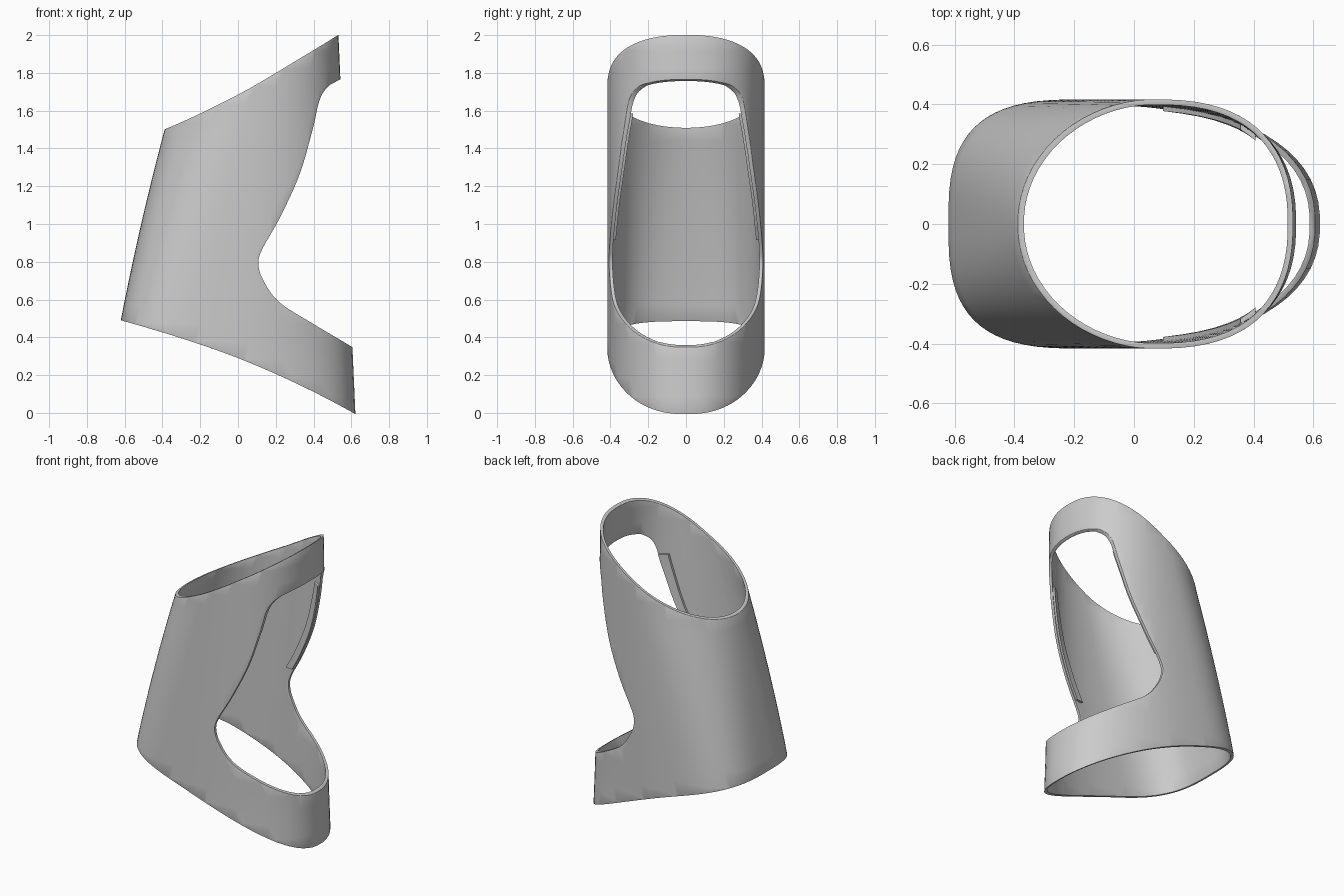
import bpy, bmesh, math
from mathutils import Vector

if "Cube" in bpy.data.objects:
    bpy.data.objects.remove(bpy.data.objects["Cube"])


def lerp(pairs, z):
    for (z0, v0), (z1, v1) in zip(pairs, pairs[1:]):
        if z <= z1 or z1 == pairs[-1][0]:
            return v0 + (v1 - v0) * (z - z0) / (z1 - z0)


def smooth_path(pts, n=6):
    # Catmull-Rom curve through the side-view points
    p = [Vector(q) for q in pts]
    p = [2 * p[0] - p[1]] + p + [2 * p[-1] - p[-2]]
    out = []
    for a, b, c, d in zip(p, p[1:], p[2:], p[3:]):
        for i in range(n):
            t = i / n
            out.append(0.5 * (2 * b + (c - a) * t + (2 * a - 5 * b + 4 * c - d) * t * t
                              + (3 * b - a - 3 * c + d) * t ** 3))
    return out + [p[-2]]


def section_point(z, ang, inset):
    # Leaning oval: squarer at the low back, rounder at the top
    back = -0.707 + 0.158 * z + 0.036 * z * z
    front = 0.622 - 0.045 * z
    mid = lerp([(0.4, -0.15), (1.8, 0.08)], min(max(z, 0.3), 1.9))
    c, s = math.cos(ang), math.sin(ang)
    if c >= 0:
        a, n = front - mid, 2.35
    else:
        a, n = mid - back, lerp([(0.5, 3.0), (1.55, 2.0)], min(max(z, 0.5), 1.55))
    x = mid + math.copysign((a - inset) * abs(c) ** (2 / n), c)
    return x, math.copysign((0.417 - inset) * abs(s) ** (2 / n), s), z


def make_object(name, bm):
    bmesh.ops.recalc_face_normals(bm, faces=bm.faces)
    me = bpy.data.meshes.new(name)
    bm.to_mesh(me)
    bm.free()
    ob = bpy.data.objects.new(name, me)
    bpy.context.collection.objects.link(ob)
    return ob


def tube(name, outer, inner, segs=72, rows=28):
    bm = bmesh.new()
    zs = [-0.3 + 2.7 * i / rows for i in range(rows + 1)]
    path = [(z, outer) for z in zs] + [(z, inner) for z in reversed(zs)]
    loops = [[bm.verts.new(section_point(z, 2 * math.pi * (j + 0.5) / segs, t))
              for j in range(segs)] for z, t in path]
    for k, a in enumerate(loops):
        b = loops[(k + 1) % len(loops)]
        for j in range(segs):
            m = (j + 1) % segs
            bm.faces.new((a[j], a[m], b[m], b[j]))
    return make_object(name, bm)


def trim(ob, outline, rim):
    # Keep only what lies inside the side-view outline, then round the rims
    bm = bmesh.new()
    rows = [[bm.verts.new((p[0], y, p[1])) for p in outline] for y in (-0.7, 0.7)]
    bm.faces.new(rows[0])
    bm.faces.new(rows[1])
    for i in range(len(outline)):
        j = (i + 1) % len(outline)
        bm.faces.new((rows[0][i], rows[0][j], rows[1][j], rows[1][i]))
    cutter = make_object("outline_cutter", bm)
    cutter.hide_render = True
    bpy.ops.object.select_all(action='DESELECT')
    bpy.context.view_layer.objects.active = ob
    ob.select_set(True)
    mod = ob.modifiers.new("trim", 'BOOLEAN')
    mod.operation, mod.solver, mod.object = 'INTERSECT', 'EXACT', cutter
    bpy.ops.object.modifier_apply(modifier=mod.name)
    bpy.data.objects.remove(cutter)
    if rim:
        bm = bmesh.new()
        bm.from_mesh(ob.data)
        bmesh.ops.remove_doubles(bm, verts=bm.verts, dist=0.002)
        bm.to_mesh(ob.data)
        bm.free()
        bev = ob.modifiers.new("rim", 'BEVEL')
        bev.width, bev.segments = rim, 2
        bev.limit_method, bev.angle_limit = 'ANGLE', math.radians(50)
        bpy.ops.object.modifier_apply(modifier=bev.name)
    bpy.ops.object.shade_smooth_by_angle(angle=math.radians(40))


# Side-view edges: slanted top, front opening, sloping bottom
top = smooth_path([(-0.9, 1.31), (-0.39, 1.5), (0, 1.685), (0.3, 1.86), (0.53, 2.0), (0.9, 2.23)])
opening = smooth_path([(0.9, 1.95), (0.54, 1.765), (0.47, 1.72), (0.43, 1.65), (0.395, 1.5),
                       (0.325, 1.26), (0.22, 1.03), (0.13, 0.87), (0.108, 0.79), (0.135, 0.7),
                       (0.22, 0.585), (0.4, 0.47), (0.61, 0.345), (0.9, 0.16)])
bottom = smooth_path([(0.9, -0.18), (0.61, 0.0), (0.3, 0.16), (0, 0.29), (-0.3, 0.395),
                      (-0.62, 0.49), (-0.9, 0.56)])

# Main open sleeve
sleeve = tube("sleeve_shell", 0.0, 0.018)
trim(sleeve, top + opening + bottom, 0.006)

# Narrow inner lining along both sides of the opening
edge = [p for p in opening if 0.9 < p.y < 1.6 and p.x < 0.44]
edge = [p - Vector((0.008, 0)) for p in edge]
lining = tube("opening_lining", 0.016, 0.032)
trim(lining, edge + [p - Vector((0.05, 0)) for p in reversed(edge)], 0)
